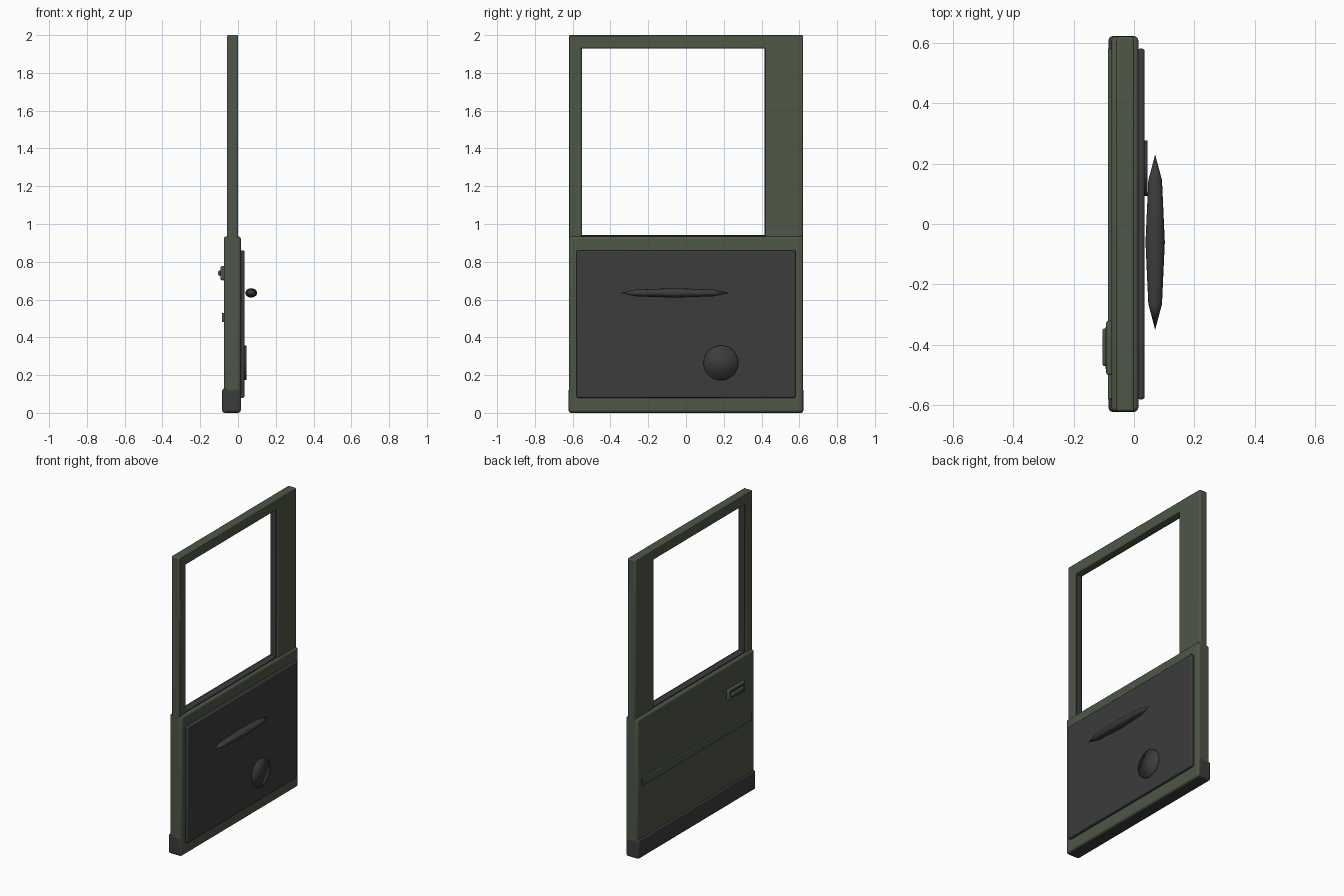
import bpy
import bmesh
import math
from mathutils import Matrix

cube = bpy.data.objects.get("Cube")
if cube:
    bpy.data.objects.remove(cube, do_unlink=True)


def material(name, rgb):
    m = bpy.data.materials.new(name)
    m.use_nodes = True
    m.diffuse_color = (*rgb, 1)
    bsdf = next(n for n in m.node_tree.nodes if n.type == 'BSDF_PRINCIPLED')
    bsdf.inputs["Base Color"].default_value = (*rgb, 1)
    return m


green = material("olive paint", (0.075, 0.095, 0.062))
dark = material("dark plastic", (0.045, 0.045, 0.045))


def finish(name, bm, mat, bevel=0, angle=35):
    bmesh.ops.recalc_face_normals(bm, faces=bm.faces[:])
    mesh = bpy.data.meshes.new(name)
    bm.to_mesh(mesh)
    bm.free()
    mesh.materials.append(mat)
    ob = bpy.data.objects.new(name, mesh)
    bpy.context.collection.objects.link(ob)
    if bevel:
        mod = ob.modifiers.new("rounded edges", 'BEVEL')
        mod.width = bevel
        mod.segments = 3
        mod.limit_method = 'ANGLE'
    bpy.ops.object.select_all(action='DESELECT')
    ob.select_set(True)
    bpy.context.view_layer.objects.active = ob
    bpy.ops.object.shade_smooth_by_angle(angle=math.radians(angle))
    return ob


def box(name, x, y, z, mat, bevel=0):
    """Box given by its (min, max) range on each axis."""
    bm = bmesh.new()
    size = [r[1] - r[0] for r in (x, y, z)]
    mid = [(r[1] + r[0]) / 2 for r in (x, y, z)]
    bmesh.ops.create_cube(bm, size=1, matrix=Matrix.Translation(mid) @ Matrix.Diagonal((*size, 1)))
    return finish(name, bm, mat, bevel)


# Lower door body, kick plate and outer trim
box("door_body", (-0.075, 0.015), (-0.62, 0.62), (0.001, 0.935), green, 0.014)
box("kick_plate", (-0.084, 0.013), (-0.622, 0.622), (0, 0.13), dark, 0.014)
box("rub_strip", (-0.086, -0.07), (-0.58, 0.58), (0.48, 0.53), green, 0.004)

# Window frame: a rectangular ring extruded through its thickness
bm = bmesh.new()
rings = []
for y0, y1, z0, z1 in ((-0.62, 0.62, 0.87, 2.0), (-0.555, 0.42, 0.92, 1.93)):
    rings.append([bm.verts.new((-0.058, y, z)) for y, z in ((y0, z0), (y1, z0), (y1, z1), (y0, z1))])
for i in range(4):
    j = (i + 1) % 4
    bm.faces.new((rings[0][i], rings[0][j], rings[1][j], rings[1][i]))
ext = bmesh.ops.extrude_face_region(bm, geom=bm.faces[:])
for v in ext["geom"]:
    if isinstance(v, bmesh.types.BMVert):
        v.co.x += 0.058
finish("window_frame", bm, green, 0.008)

# Dark seals at the sill and along the window posts
box("sill_seal", (-0.052, -0.006), (-0.555, 0.42), (0.92, 0.941), dark, 0.002)
for name, y in (("front_seal", -0.555), ("rear_seal", 0.42)):
    box(name, (-0.05, -0.008), (y - 0.004, y + 0.004), (0.93, 1.93), dark)

# Inner trim panel
box("inner_panel", (0.01, 0.035), (-0.58, 0.58), (0.08, 0.86), dark, 0.008)

# Tapered pull handle on the inside
bm = bmesh.new()
bmesh.ops.create_uvsphere(bm, u_segments=12, v_segments=4, radius=1)
bmesh.ops.transform(bm, verts=bm.verts[:],
                    matrix=Matrix.Translation((0.07, -0.06, 0.635))
                    @ Matrix.Diagonal((0.032, 0.29, 0.025, 1))
                    @ Matrix.Rotation(math.pi / 2, 4, 'X'))
finish("pull_handle", bm, dark, angle=80)

# Round speaker cover
bm = bmesh.new()
bmesh.ops.create_cone(bm, cap_ends=True, segments=32, radius1=0.092, radius2=0.092, depth=0.015,
                      matrix=Matrix.Translation((0.0375, 0.185, 0.265)) @ Matrix.Rotation(math.pi / 2, 4, 'Y'))
finish("speaker_cover", bm, dark, angle=180)

# Outer door handle
box("handle_plate", (-0.092, -0.07), (-0.5, -0.32), (0.702, 0.778), green, 0.008)
box("handle_recess", (-0.0935, -0.088), (-0.48, -0.34), (0.718, 0.762), dark)
box("handle_grip", (-0.105, -0.088), (-0.47, -0.345), (0.726, 0.754), green, 0.008)
